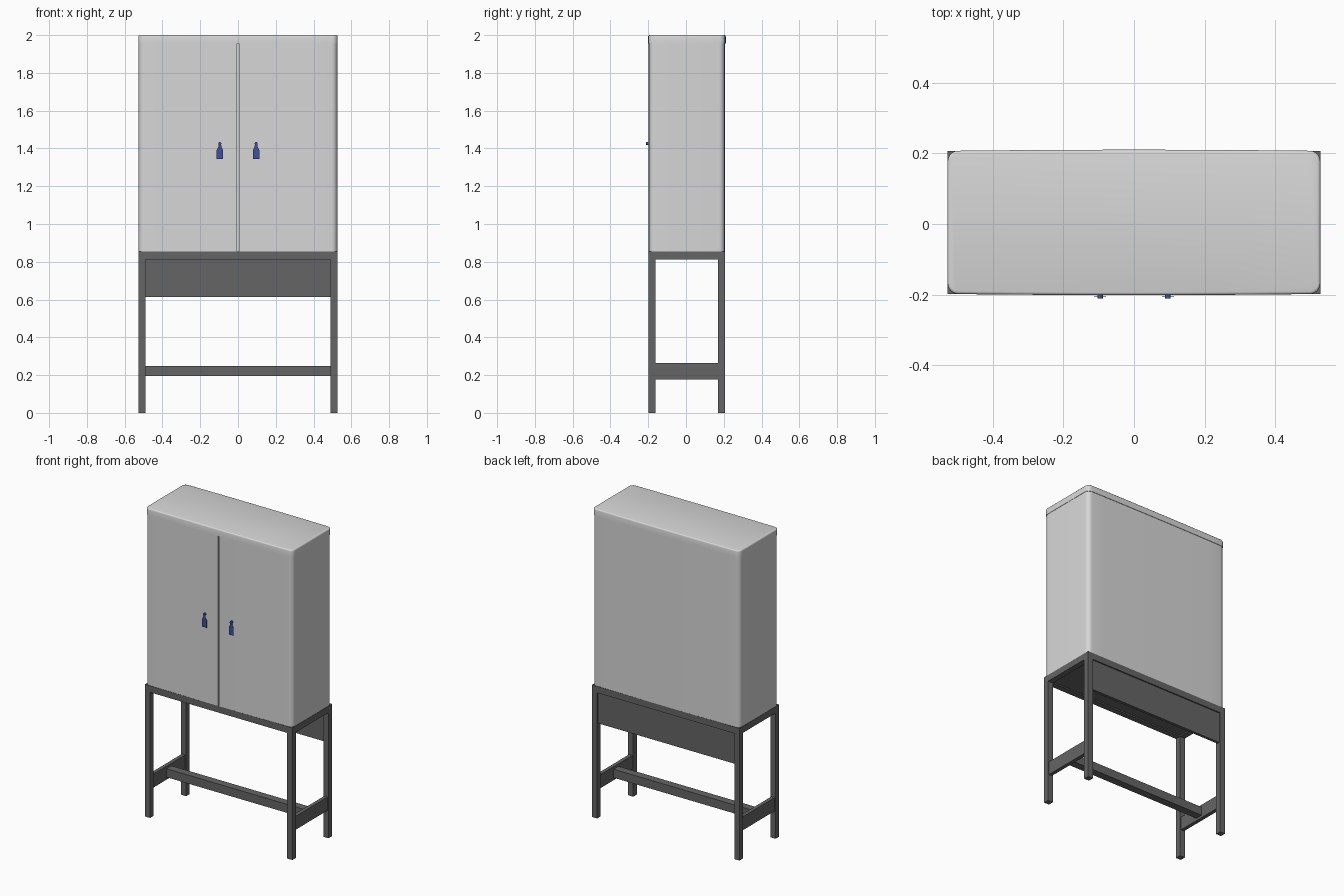
import bpy
import bmesh
import math

if "Cube" in bpy.data.objects:
    bpy.data.objects.remove(bpy.data.objects["Cube"], do_unlink=True)

YC = 0.0045            # centre of the cabinet in depth
W, D = 0.528, 0.203    # half width and half depth of the stand
LEG = 0.037
STAND_TOP = 0.855
LID_Z = 1.956


def material(name, rgb):
    m = bpy.data.materials.new(name)
    m.use_nodes = True
    colour = (*rgb, 1.0)
    m.diffuse_color = colour
    m.node_tree.nodes["Principled BSDF"].inputs["Base Color"].default_value = colour
    return m


LIGHT = material("light grey paint", (0.68, 0.68, 0.68))
DARK = material("dark grey metal", (0.13, 0.13, 0.13))
BLUE = material("blue handle", (0.05, 0.08, 0.33))


def finish(name, bm, mat, smooth=False):
    bmesh.ops.recalc_face_normals(bm, faces=bm.faces)
    mesh = bpy.data.meshes.new(name)
    bm.to_mesh(mesh)
    bm.free()
    mesh.materials.append(mat)
    ob = bpy.data.objects.new(name, mesh)
    bpy.context.collection.objects.link(ob)
    if smooth:
        bpy.ops.object.select_all(action='DESELECT')
        ob.select_set(True)
        bpy.context.view_layer.objects.active = ob
        bpy.ops.object.shade_smooth_by_angle(angle=math.radians(35))
    return ob


def box(name, x, y, z, mat):
    """Box from (min, max) pairs; y is measured from the cabinet centre."""
    bm = bmesh.new()
    bmesh.ops.create_cube(bm, size=1)
    for v in bm.verts:
        v.co = [lo + (c + 0.5) * (hi - lo) for c, (lo, hi) in zip(v.co, (x, y, z))]
        v.co.y += YC
    return finish(name, bm, mat)


def prism(name, pts, z0, z1, mat, round_top=0):
    """Upright prism over a plan outline, with an optional rounded top edge."""
    bm = bmesh.new()
    base = bm.faces.new([bm.verts.new((x, y + YC, z0)) for x, y in pts])
    top = bmesh.ops.extrude_face_region(bm, geom=[base], use_keep_orig=True)["geom"]
    verts = [g for g in top if isinstance(g, bmesh.types.BMVert)]
    bmesh.ops.translate(bm, verts=verts, vec=(0, 0, z1 - z0))
    if round_top:
        rim = [e for e in bm.edges if all(v.co.z > z1 - 1e-5 for v in e.verts)]
        bmesh.ops.bevel(bm, geom=rim, offset=round_top, segments=3,
                        profile=0.5, affect='EDGES')
    return finish(name, bm, mat, True)


def front_quarter(w, d, start=0.0, bow=0.003, r=0.03):
    """Gently bowed front edge from x = start, then the rounded corner."""
    xf = w - r
    xs = [start + (xf - start) * i / 6 for i in range(6)]
    pts = [(x, -d + bow * (x / xf) ** 2) for x in xs]
    for i in range(7):
        a = math.radians(-90 + 15 * i)
        pts.append((xf + r * math.cos(a), -d + bow + r + r * math.sin(a)))
    return pts


# Cabinet carcass behind the doors, with side walls reaching the doors
quarter = front_quarter(W - 0.002, D)
wall = [quarter[-1]] + [(x, -y) for x, y in reversed(quarter)]
prism("cabinet_carcass", wall + [(-x, y) for x, y in reversed(wall[:-1])],
      STAND_TOP, LID_Z, LIGHT)

# Pair of doors with a narrow gap between them
GAP = 0.004
half = front_quarter(W - 0.002, D, start=GAP)
door = half + [(GAP, half[-1][1])]
for side, s in (("left", 1), ("right", -1)):
    prism(side + "_door", [(s * x, y) for x, y in door], STAND_TOP, LID_Z, LIGHT)

# Lid with rounded corners and rim
q = front_quarter(W, D + 0.003)
right_half = q + [(x, -y) for x, y in reversed(q)]
lid = right_half + [(-x, y) for x, y in reversed(right_half[1:-1])]
prism("lid", lid, LID_Z, 2.0, LIGHT, round_top=0.008)

# Stand: legs, side rails and side stretchers
XI, YI = W - LEG, D - LEG
RAIL = (STAND_TOP - 0.042, STAND_TOP)
for side, s in (("left", 1), ("right", -1)):
    xr = sorted((s * XI, s * W))
    for end, t in (("front", -1), ("back", 1)):
        box(f"{end}_{side}_leg", xr, sorted((t * YI, t * D)), (0, STAND_TOP), DARK)
    box(side + "_rail", xr, (-YI, YI), RAIL, DARK)
    mid = s * (W - LEG / 2)
    box(side + "_stretcher", (mid - 0.012, mid + 0.012), (-YI, YI), (0.178, 0.265), DARK)

# Front and back rails, floor, back apron and long stretcher
for end, t in (("front", -1), ("back", 1)):
    box(end + "_rail", (-XI, XI), sorted((t * YI, t * D)), RAIL, DARK)
box("stand_floor", (-XI, XI), (-YI, YI), (STAND_TOP - 0.034, STAND_TOP), DARK)
box("back_apron", (-XI, XI), (D - 0.026, D - 0.008), (0.613, RAIL[0]), DARK)
X_END = W - LEG / 2 - 0.012
box("long_stretcher", (-X_END, X_END), (-0.025, 0.025), (0.194, 0.249), DARK)

# Hanging tag handles, each on a small round stud
TAG = [(0.017, 1.343), (0.017, 1.392), (0.008, 1.408), (0.006, 1.43)]
for side, s in (("left", 1), ("right", -1)):
    cx = s * 0.096
    bm = bmesh.new()
    outline = [(cx + x, z) for x, z in TAG] + [(cx - x, z) for x, z in reversed(TAG)]
    face = bm.faces.new([bm.verts.new((x, -0.207, z)) for x, z in outline])
    geo = bmesh.ops.extrude_face_region(bm, geom=[face], use_keep_orig=True)["geom"]
    bmesh.ops.translate(bm, vec=(0, 0.0015, 0),
                        verts=[g for g in geo if isinstance(g, bmesh.types.BMVert)])
    finish(side + "_handle_tag", bm, BLUE)
    bpy.ops.mesh.primitive_cylinder_add(vertices=16, radius=0.008, depth=0.014,
                                        location=(cx, -0.204, 1.426),
                                        rotation=(math.pi / 2, 0, 0))
    stud = bpy.context.object
    stud.name = side + "_handle_stud"
    stud.data.materials.append(BLUE)
    bpy.ops.object.shade_smooth_by_angle(angle=math.radians(35))
